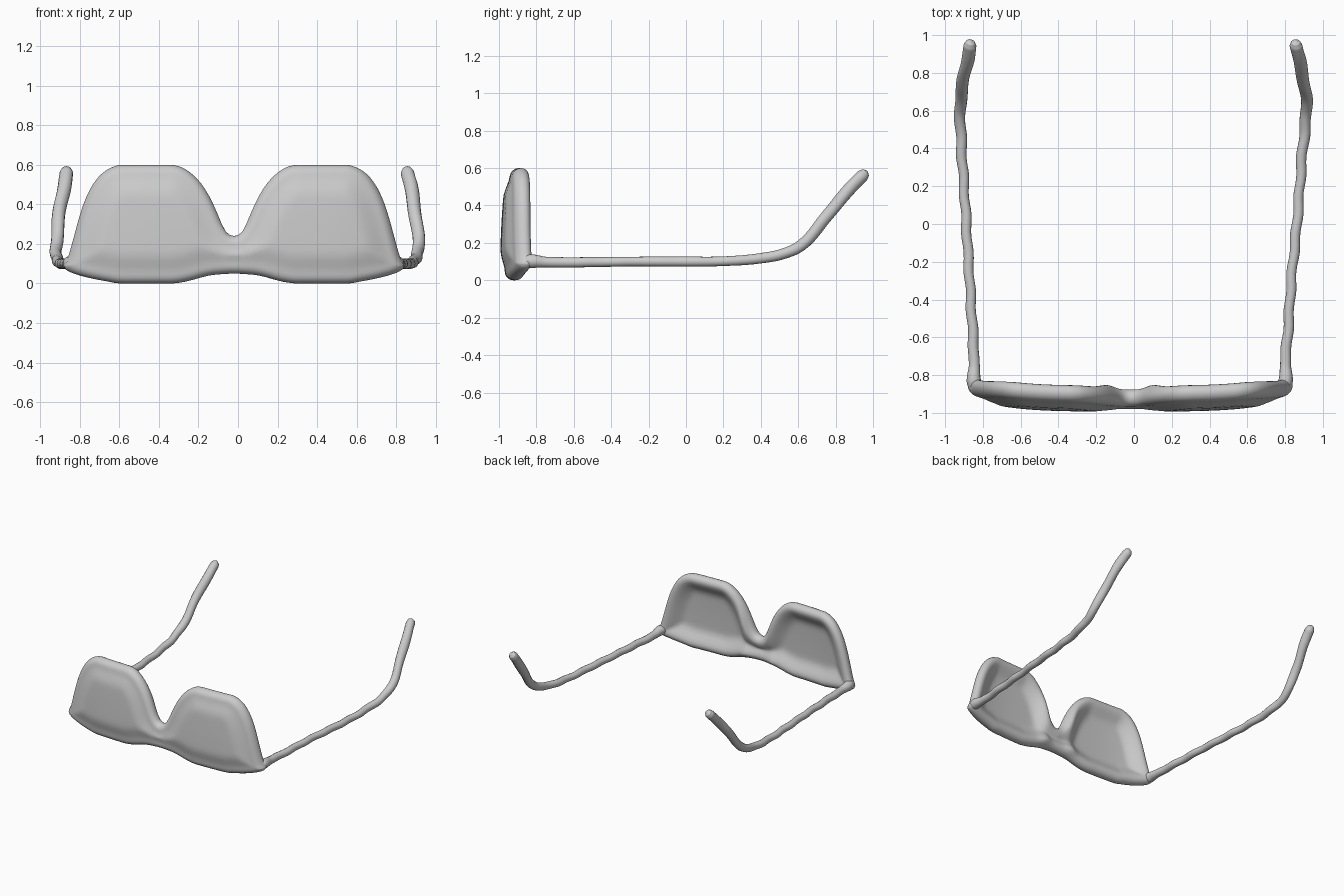
import bpy, bmesh, math
from mathutils import Vector
from mathutils.geometry import intersect_point_line

if "Cube" in bpy.data.objects:
    bpy.data.objects.remove(bpy.data.objects["Cube"])

grey = bpy.data.materials.new("soft_grey")
grey.use_nodes = True
colour = (0.6, 0.6, 0.6, 1)
grey.diffuse_color = colour
grey.node_tree.nodes["Principled BSDF"].inputs["Base Color"].default_value = colour

# Half outline of the front piece: (distance from bridge centre, height)
CENTRE_X = -0.02
TOP = [(0, .24), (.03, .25), (.05, .275), (.07, .32), (.1, .39), (.13, .45), (.17, .51),
       (.22, .56), (.27, .59), (.32, .6), (.57, .6), (.62, .587), (.67, .555), (.715, .50),
       (.755, .42), (.785, .33), (.815, .22), (.84, .135), (.86, .095)]
BOTTOM = [(0, .05), (.1, .044), (.15, .035), (.21, .018), (.27, .005), (.32, 0), (.57, 0),
          (.65, .012), (.74, .03), (.81, .05), (.85, .07), (.86, .085)]


def height(profile, u):
    """Smooth monotone interpolation along a profile."""
    n = len(profile)
    slopes = [(profile[i + 1][1] - profile[i][1]) / (profile[i + 1][0] - profile[i][0])
              for i in range(n - 1)]

    def tangent(i):
        if i == 0:
            return 0
        if i == n - 1:
            return slopes[-1]
        a, b = slopes[i - 1], slopes[i]
        return 2 * a * b / (a + b) if a * b > 0 else 0

    for i in range(n - 1):
        (x0, z0), (x1, z1) = profile[i], profile[i + 1]
        if u <= x1 + 1e-9:
            w = x1 - x0
            t = (u - x0) / w
            return ((2*t**3 - 3*t*t + 1) * z0 + (t**3 - 2*t*t + t) * w * tangent(i)
                    + (3*t*t - 2*t**3) * z1 + (t**3 - t*t) * w * tangent(i + 1))
    return profile[-1][1]


def smoothstep(t):
    t = min(max(t, 0), 1)
    return t * t * (3 - 2 * t)


COLS, ROWS = 64, 28
us = [.86 * math.sin(math.pi / 2 * i / COLS) for i in range(COLS + 1)]
edges = []
for profile in (TOP, BOTTOM):
    line = [Vector((u, height(profile, u), 0)) for u in us]
    edges += list(zip(line, line[1:]))
edges.append((Vector((.86, .085, 0)), Vector((.86, .095, 0))))


def edge_distance(u, z):
    p, best = Vector((u, z, 0)), 9
    for a, b in edges:
        q, t = intersect_point_line(p, a, b)
        best = min(best, (p - a.lerp(b, min(max(t, 0), 1))).length)
    return best


def front_and_back(u, z):
    """Depths of the bulging front and the dished back with its round rim."""
    d = edge_distance(u, z)
    mid = -.925 + .03 * (z / .6) ** 2 + .07 * (u / .86) ** 4
    half = .045 * math.sqrt(max(0, 1 - (1 - min(d / .045, 1)) ** 2))
    dish = smoothstep((d - .04) / .12)
    pad = .02 * math.exp(-((u - .12) / .05) ** 2) * min(d / .045, 1)
    return mid - half - .025 * dish, mid + half - .05 * dish + pad


# Front piece: both lenses and the bridge in one mirrored shell
bm = bmesh.new()
grids = ([], [])
for u in us:
    lo, hi = height(BOTTOM, u), height(TOP, u)
    cols = ([], [])
    for r in range(ROWS + 1):
        z = lo + (hi - lo) * (1 - math.cos(math.pi * r / ROWS)) / 2
        for col, y in zip(cols, front_and_back(u, z)):
            col.append(bm.verts.new((u, y, z)))
    for grid, col in zip(grids, cols):
        grid.append(col)
for side, grid in enumerate(grids):
    for i in range(COLS):
        for j in range(ROWS):
            quad = [grid[i][j], grid[i + 1][j], grid[i + 1][j + 1], grid[i][j + 1]]
            bm.faces.new(quad[::-1] if side else quad)
bmesh.ops.remove_doubles(bm, verts=bm.verts, dist=.0004)
half_geo = bm.verts[:] + bm.edges[:] + bm.faces[:]
bmesh.ops.mirror(bm, geom=half_geo, axis='X', merge_dist=.0005)
bmesh.ops.recalc_face_normals(bm, faces=bm.faces)
mesh = bpy.data.meshes.new("lens_front")
bm.to_mesh(mesh)
bm.free()
lens_front = bpy.data.objects.new("lens_front", mesh)
lens_front.location.x = CENTRE_X
bpy.context.collection.objects.link(lens_front)


def finish(obj):
    if not obj.data.materials:
        obj.data.materials.append(grey)
    bpy.ops.object.select_all(action='DESELECT')
    obj.select_set(True)
    bpy.context.view_layer.objects.active = obj
    if obj.type == 'CURVE':
        bpy.ops.object.convert(target='MESH')
    bpy.ops.object.shade_smooth()


finish(lens_front)

# Temples: slightly uneven rods, (y, z, radius) shared by both sides
ROD = [(-.885, .095, .012), (-.87, .097, .034), (-.83, .102, .038), (-.75, .097, .029),
       (-.5, .097, .027), (-.3, .1, .026), (0, .1, .027), (.2, .102, .026), (.4, .118, .028),
       (.53, .145, .029), (.62, .19, .031), (.75, .34, .033), (.88, .495, .035),
       (.945, .56, .034), (.962, .576, .024), (.97, .583, .004)]
RIGHT_X = [-.835, -.84, -.848, -.846, -.858, -.87, -.888, -.9, -.913,
           -.919, -.92, -.905, -.88, -.865, -.862, -.86]
LEFT_X = [.785, .79, .803, .802, .82, .833, .862, .878, .893,
          .908, .913, .9, .872, .861, .86, .86]


def temple(name, xs):
    curve = bpy.data.curves.new(name, 'CURVE')
    curve.dimensions = '3D'
    curve.bevel_depth = 1
    curve.bevel_resolution = 5
    curve.use_fill_caps = True
    spline = curve.splines.new('BEZIER')
    spline.resolution_u = 8
    spline.bezier_points.add(len(ROD) - 1)
    for point, x, (y, z, radius) in zip(spline.bezier_points, xs, ROD):
        point.co = (x, y, z)
        point.radius = radius
        point.handle_left_type = point.handle_right_type = 'AUTO'
    obj = bpy.data.objects.new(name, curve)
    bpy.context.collection.objects.link(obj)
    finish(obj)
    # Gentle hand-worked ripple along the rod
    for v in bpy.context.object.data.vertices:
        v.co.x += .004 * math.sin(v.co.y * 31) * smoothstep((v.co.y + .8) / .2)


temple("right_temple", RIGHT_X)
temple("left_temple", LEFT_X)
